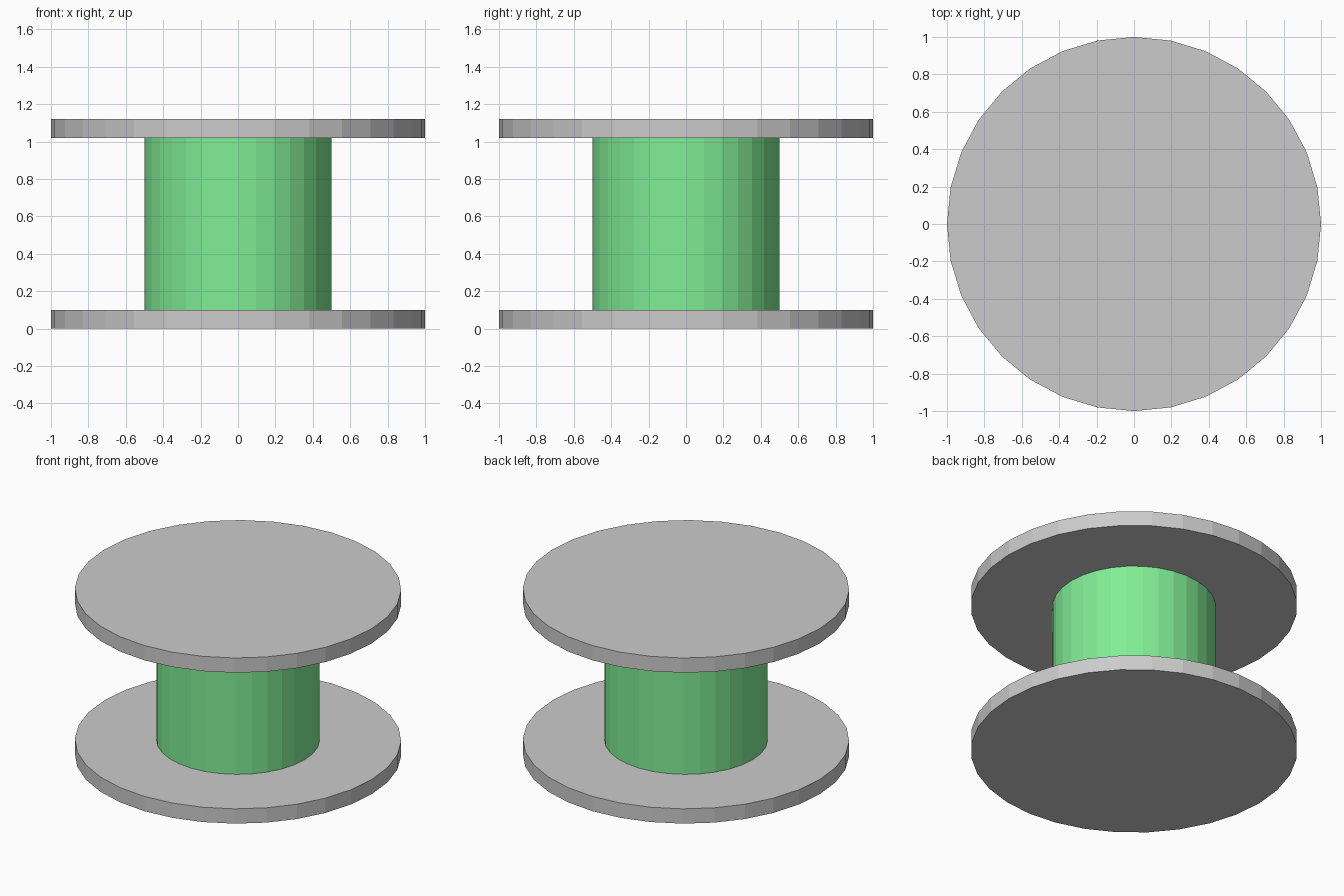
import bpy

if "Cube" in bpy.data.objects:
    bpy.data.objects.remove(bpy.data.objects["Cube"])

SIDES = 32
FLANGE_R, CORE_R = 1.0, 0.5
THICK, HEIGHT = 0.1, 1.12


def disc(name, radius, z0, z1):
    """Flat-shaded cylinder between two heights."""
    bpy.ops.mesh.primitive_cylinder_add(
        vertices=SIDES, radius=radius, depth=z1 - z0, location=(0, 0, (z0 + z1) / 2))
    obj = bpy.context.object
    obj.name = name
    return obj


# End flanges
disc("bottom_flange", FLANGE_R, 0, THICK)
disc("top_flange", FLANGE_R, HEIGHT - THICK, HEIGHT)

# Green core between the flanges
core = disc("spool_core", CORE_R, THICK, HEIGHT - THICK)
green = bpy.data.materials.new("green")
green.diffuse_color = (0.22, 0.85, 0.30, 1)
green.use_nodes = True
green.node_tree.nodes["Principled BSDF"].inputs["Base Color"].default_value = green.diffuse_color
core.data.materials.append(green)
